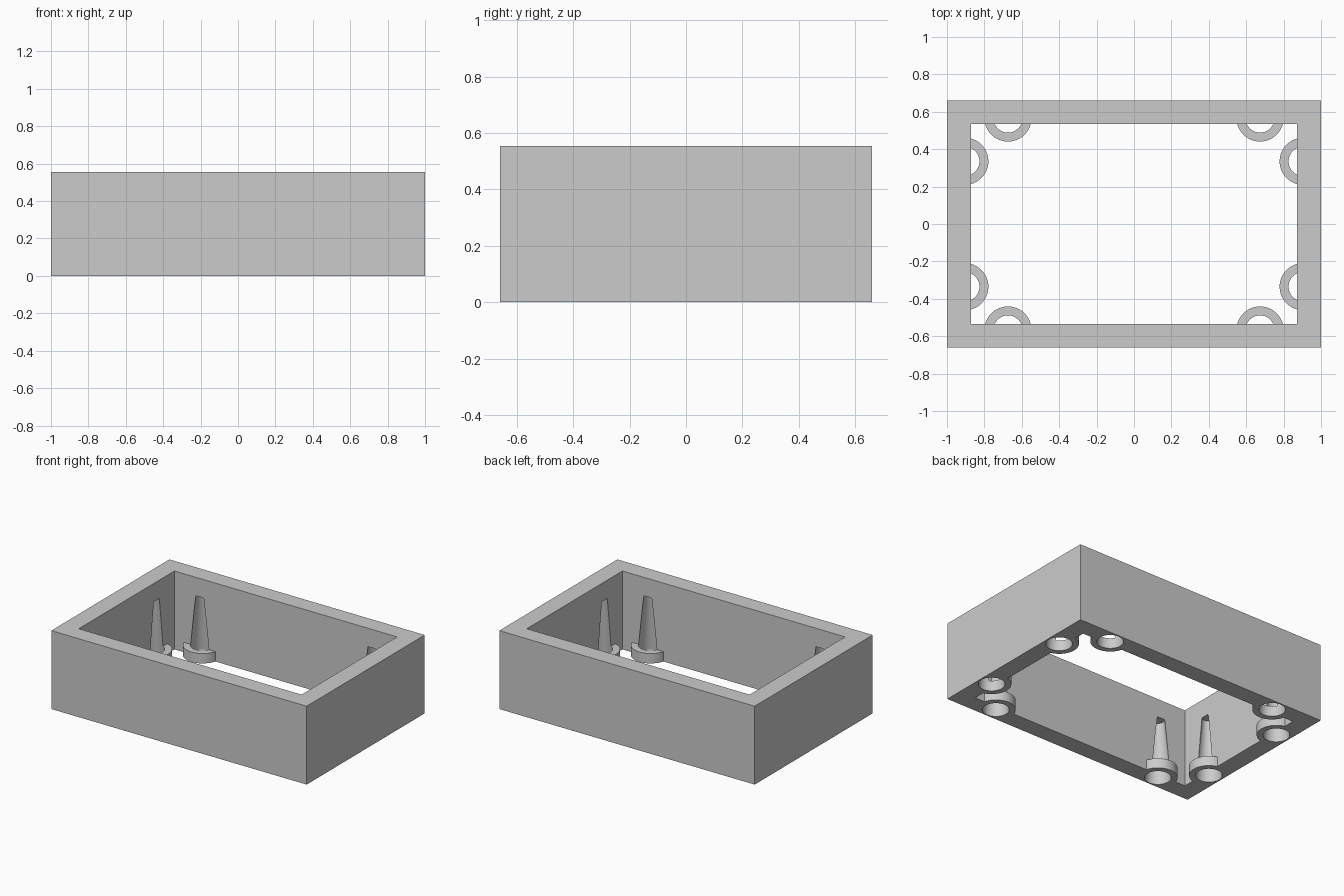
import bpy
import math

if "Cube" in bpy.data.objects:
    bpy.data.objects.remove(bpy.data.objects["Cube"], do_unlink=True)

HEIGHT = 0.555
OUTER = (2.0, 1.32)
INNER = (1.745, 1.07)
INSET = 0.032           # how far each socket centre sits inside the wall
RING_RADIUS, RING_HEIGHT = 0.126, 0.07
HOLE_BASE, HOLE_TIP, HOLE_HEIGHT = 0.085, 0.044, 0.425

grey = bpy.data.materials.new("plain grey")
grey.use_nodes = True
colour = (0.6, 0.6, 0.6, 1)
grey.diffuse_color = colour
grey.node_tree.nodes["Principled BSDF"].inputs["Base Color"].default_value = colour


def block(name, size, z0, z1):
    bpy.ops.mesh.primitive_cube_add(size=1, location=(0, 0, (z0 + z1) / 2))
    ob = bpy.context.object
    ob.name = name
    ob.scale = (*size, z1 - z0)
    bpy.ops.object.transform_apply(location=True, scale=True)
    return ob


def cone(name, centre, r0, r1, z0, z1):
    bpy.ops.mesh.primitive_cone_add(vertices=64, radius1=r0, radius2=r1,
                                    depth=z1 - z0,
                                    location=(*centre, (z0 + z1) / 2))
    ob = bpy.context.object
    ob.name = name
    return ob


def combine(target, tool, operation):
    mod = target.modifiers.new(operation.title(), 'BOOLEAN')
    mod.operation = operation
    mod.solver = 'EXACT'
    mod.object = tool
    bpy.context.view_layer.objects.active = target
    bpy.ops.object.modifier_apply(modifier=mod.name)
    bpy.data.objects.remove(tool, do_unlink=True)


# Open rectangular frame
frame = block("frame", OUTER, 0, HEIGHT)
combine(frame, block("opening_cutter", INNER, -0.1, HEIGHT + 0.1), 'DIFFERENCE')

# Socket centres: two along each wall, near the corners
centres = []
for sx in (-1, 1):
    for sy in (-1, 1):
        centres.append((sx * 0.674, sy * (INNER[1] / 2 + INSET)))
        centres.append((sx * (INNER[0] / 2 + INSET), sy * 0.335))

# Collars standing out from the walls
for c in centres:
    combine(frame, cone("collar", c, RING_RADIUS, RING_RADIUS, 0, RING_HEIGHT), 'UNION')
    # trim whatever would poke out of the outer face
trim = block("trim_block", OUTER, -0.1, HEIGHT + 0.1)
combine(frame, trim, 'INTERSECT')

# Tapered holes rising from the underside, breaking through the inner walls
extra = 0.02
slope = (HOLE_BASE - HOLE_TIP) / HOLE_HEIGHT
for c in centres:
    combine(frame, cone("hole_cutter", c, HOLE_BASE + slope * extra, HOLE_TIP,
                        -extra, HOLE_HEIGHT), 'DIFFERENCE')

frame.data.materials.clear()
frame.data.materials.append(grey)
for p in frame.data.polygons:
    p.material_index = 0
bpy.ops.object.select_all(action='DESELECT')
frame.select_set(True)
bpy.context.view_layer.objects.active = frame
bpy.ops.object.shade_smooth_by_angle(angle=math.radians(30))
